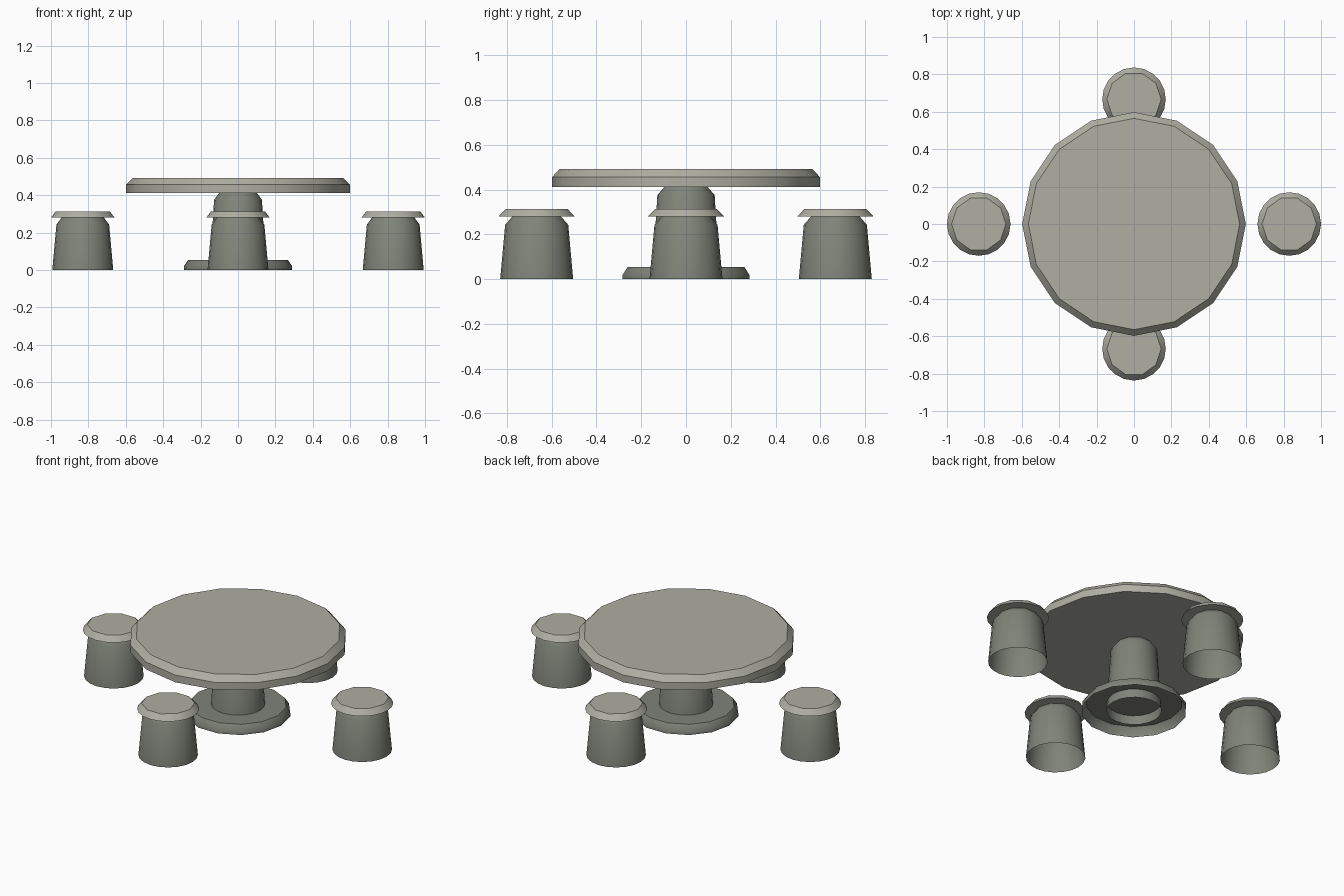
import bpy, bmesh
from math import cos, sin, pi, radians

cube = bpy.data.objects.get("Cube")
if cube:
    bpy.data.objects.remove(cube)


def make_material(name, rgb):
    mat = bpy.data.materials.new(name)
    mat.use_nodes = True
    mat.diffuse_color = (*rgb, 1)
    mat.node_tree.nodes["Principled BSDF"].inputs["Base Color"].default_value = (*rgb, 1)
    return mat


pale_stone = make_material("pale_stone", (0.425, 0.425, 0.365))
dark_stone = make_material("dark_stone", (0.215, 0.23, 0.19))


def turned(name, rings, mat, smooth, location=(0, 0, 0), bottom=False, top=False):
    """Stack rings of (sides, radius, height); a ring may have half the sides of the one below."""
    bm = bmesh.new()
    loops = []
    for sides, radius, z in rings:
        loops.append([bm.verts.new((radius * cos(2 * pi * i / sides),
                                    radius * sin(2 * pi * i / sides), z))
                      for i in range(sides)])
    for low, high in zip(loops, loops[1:]):
        n = len(high)
        for i in range(n):
            j = (i + 1) % n
            if len(low) == n:
                bm.faces.new((low[i], low[j], high[j], high[i]))
            else:
                a, b, c = low[2 * i], low[2 * i + 1], low[2 * j]
                bm.faces.new((a, b, high[i]))
                bm.faces.new((b, high[j], high[i]))
                bm.faces.new((b, c, high[j]))
    if bottom:
        bm.faces.new(loops[0][::-1])
    if top:
        bm.faces.new(loops[-1])
    mesh = bpy.data.meshes.new(name)
    bm.to_mesh(mesh)
    bm.free()
    mesh.materials.append(mat)
    obj = bpy.data.objects.new(name, mesh)
    obj.location = location
    bpy.context.collection.objects.link(obj)
    bpy.ops.object.select_all(action="DESELECT")
    obj.select_set(True)
    bpy.context.view_layer.objects.active = obj
    bpy.ops.object.shade_smooth_by_angle(angle=radians(smooth))


# Table: bevelled top, hollow pedestal and a hollow foot
turned("table_top", [(16, 0.598, 0.412), (16, 0.598, 0.456), (16, 0.565, 0.491)],
       pale_stone, 30, bottom=True, top=True)
turned("pedestal", [(20, 0.151, 0), (20, 0.128, 0.375), (10, 0.1, 0.413)],
       dark_stone, 50)
turned("table_foot", [(14, 0.29, 0), (14, 0.29, 0.02), (14, 0.267, 0.054)],
       dark_stone, 40, top=True)

# Four stools: hollow tapered body under a bevelled seat
spots = {"left": (0.83, 0, 0), "right": (-0.83, 0, 0),
         "front": (0, -0.667, 0), "back": (0, 0.667, 0)}
for side, spot in spots.items():
    turned(side + "_stool_body", [(20, 0.163, 0), (20, 0.141, 0.242), (10, 0.112, 0.282)],
           dark_stone, 50, spot)
    turned(side + "_stool_seat", [(20, 0.17, 0.28), (10, 0.145, 0.313)],
           pale_stone, 25, spot, bottom=True, top=True)
